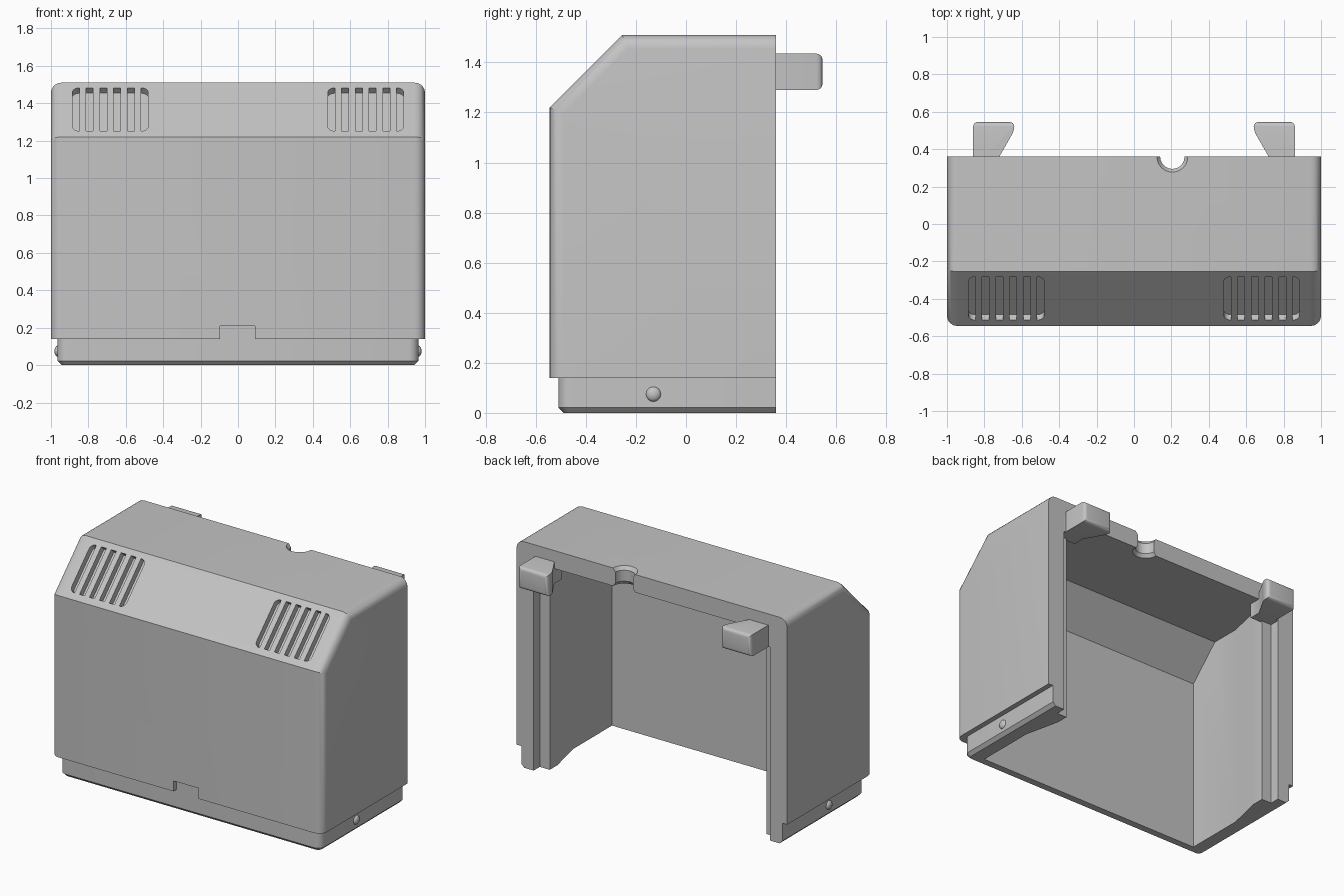
import bpy, bmesh, math
from mathutils import Matrix, Vector

if "Cube" in bpy.data.objects:
    bpy.data.objects.remove(bpy.data.objects["Cube"], do_unlink=True)

grey = bpy.data.materials.new("plain_grey")
grey.use_nodes = True
grey.diffuse_color = (0.55, 0.55, 0.55, 1)
grey.node_tree.nodes["Principled BSDF"].inputs["Base Color"].default_value = grey.diffuse_color

BACK, FRONT, TOP, RIM_Z = 0.36, -0.545, 1.51, 0.14
SLOPE = Matrix.Rotation(math.radians(45), 4, 'X')


def make(name, bm):
    bmesh.ops.recalc_face_normals(bm, faces=bm.faces)
    mesh = bpy.data.meshes.new(name)
    bm.to_mesh(mesh)
    bm.free()
    mesh.materials.append(grey)
    obj = bpy.data.objects.new(name, mesh)
    bpy.context.collection.objects.link(obj)
    return obj


def prism(points, offset):
    """Extrude a closed outline of 3D points along offset."""
    bm = bmesh.new()
    face = bm.faces.new([bm.verts.new(p) for p in points])
    new = bmesh.ops.extrude_face_region(bm, geom=[face])["geom"]
    bmesh.ops.translate(bm, vec=offset, verts=[v for v in new if isinstance(v, bmesh.types.BMVert)])
    bmesh.ops.recalc_face_normals(bm, faces=bm.faces)
    return bm


def box(x0, x1, y0, y1, z0, z1):
    return prism([(x0, y0, z0), (x1, y0, z0), (x1, y1, z0), (x0, y1, z0)], (0, 0, z1 - z0))


def bevel(bm, rule, width, segments=5):
    edges = [e for e in bm.edges if rule(e.verts[0].co, e.verts[1].co)]
    bmesh.ops.bevel(bm, geom=edges, offset=width, segments=segments, profile=0.5, affect='EDGES')


def near(a, b, axis, value):
    return abs(a[axis] - value) < 1e-4 and abs(b[axis] - value) < 1e-4


def combine(target, tool, operation):
    mod = target.modifiers.new("combine", 'BOOLEAN')
    mod.operation, mod.solver, mod.object = operation, 'EXACT', tool
    bpy.context.view_layer.objects.active = target
    bpy.ops.object.modifier_apply(modifier=mod.name)
    bpy.data.objects.remove(tool, do_unlink=True)


# Outer hood: side profile with a sloping upper front, rounded at both sides
side = [(BACK, RIM_Z), (FRONT, RIM_Z), (FRONT, 1.22), (-0.255, TOP), (BACK, TOP)]
bm = prism([(-1, y, z) for y, z in side], (2, 0, 0))
bevel(bm, lambda a, b: abs(a.x - b.x) < 1e-4 and not near(a, b, 1, BACK)
      and not near(a, b, 2, RIM_Z), 0.055)
shell = make("hood_shell", bm)

# Small access notch at the lower front edge
combine(shell, make("notch_cutter", box(-0.095, 0.09, -0.7, -0.512, 0, 0.21)), 'DIFFERENCE')

# Recessed lower rim with chamfered bottom
bm = box(-0.965, 0.965, -0.51, BACK, 0, 0.18)
bevel(bm, lambda a, b: near(a, b, 1, -0.51) and abs(a.x - b.x) < 1e-4, 0.05)
bevel(bm, lambda a, b: near(a, b, 2, 0) and not near(a, b, 1, BACK), 0.022, 1)
combine(shell, make("lower_rim", bm), 'UNION')

# Hollow interior, open at the back and bottom, with stepped side rails
half = [(0.874, 0.6), (0.874, 0.295), (0.8, 0.295), (0.8, 0.215), (0.855, -0.03), (0.855, -0.44)]
plan = half + [(-x, y) for x, y in reversed(half)]
bm = prism([(x, y, -0.2) for x, y in plan], (0, 0, 1.59))
cut = bmesh.ops.bisect_plane(bm, geom=bm.verts[:] + bm.edges[:] + bm.faces[:],
                             plane_co=(0, -0.44, 1.18), plane_no=(0, -1, 1), clear_outer=True)
bmesh.ops.holes_fill(bm, edges=[e for e in bm.edges if e.is_boundary])
combine(shell, make("cavity_cutter", bm), 'DIFFERENCE')

# Half-round cable opening in the back of the roof, flared at both ends
for name, z, depth, r1, r2 in (("cable_cutter", 1.45, 0.4, 0.065, 0.065),
                               ("upper_flare", 1.5, 0.04, 0.06, 0.09),
                               ("lower_flare", 1.4, 0.04, 0.09, 0.06)):
    bm = bmesh.new()
    bmesh.ops.create_cone(bm, cap_ends=True, segments=48, radius1=r1, radius2=r2, depth=depth,
                          matrix=Matrix.Translation((0.205, BACK, z)))
    combine(shell, make(name, bm), 'DIFFERENCE')

# Vents: a shallow rounded pocket on the slope, divided by flush bars
WIDTH, LENGTH, DEPTH, PITCH = 0.406, 0.325, 0.04, 0.0735
details = [shell]
for label, sx in (("left", 1), ("right", -1)):
    place = Matrix.Translation((sx * 0.683, -0.398, 1.367)) @ SLOPE
    bm = box(-WIDTH / 2, WIDTH / 2, -LENGTH / 2, LENGTH / 2, -DEPTH, 0.05)
    bevel(bm, lambda a, b: abs(a.z - b.z) > 0.01, 0.035)
    bm.transform(place)
    combine(shell, make("vent_cutter", bm), 'DIFFERENCE')
    for i in range(5):
        x = (i - 2) * PITCH
        bm = box(x - 0.018, x + 0.018, -LENGTH / 2, LENGTH / 2, -DEPTH, 0)
        bm.transform(place)
        details.append(make(f"{label}_vent_bar_{i + 1}", bm))

# Rear hooks flaring inward, and round latch bumps on the rim sides
hook = [(0.72, 0.36), (0.64, 0.5), (0.64, 0.545), (0.86, 0.545), (0.88, 0.36), (0.88, 0.28), (0.72, 0.28)]
hook[4:5] = [(0.86, 0.36), (0.88, 0.359)]
for label, sx in (("left", 1), ("right", -1)):
    bm = prism([(sx * x, y, 1.29) for x, y in hook], (0, 0, 0.145))
    bevel(bm, lambda a, b: near(a, b, 1, 0.545) or
          (abs(a.z - b.z) > 0.1 and a.y > 0.49), 0.024, 4)
    details.append(make(f"{label}_hook", bm))

    bm = bmesh.new()
    bmesh.ops.create_uvsphere(bm, u_segments=24, v_segments=12, radius=0.03)
    bm.transform(Matrix.Translation((sx * 0.962, -0.13, 0.075)) @ Matrix.Diagonal((0.65, 1, 1, 1)))
    details.append(make(f"{label}_latch_bump", bm))

# Smooth the rounded edges, keep the corners crisp
bpy.ops.object.select_all(action='DESELECT')
for obj in details:
    obj.select_set(True)
bpy.context.view_layer.objects.active = shell
bpy.ops.object.shade_smooth_by_angle(angle=math.radians(30))
